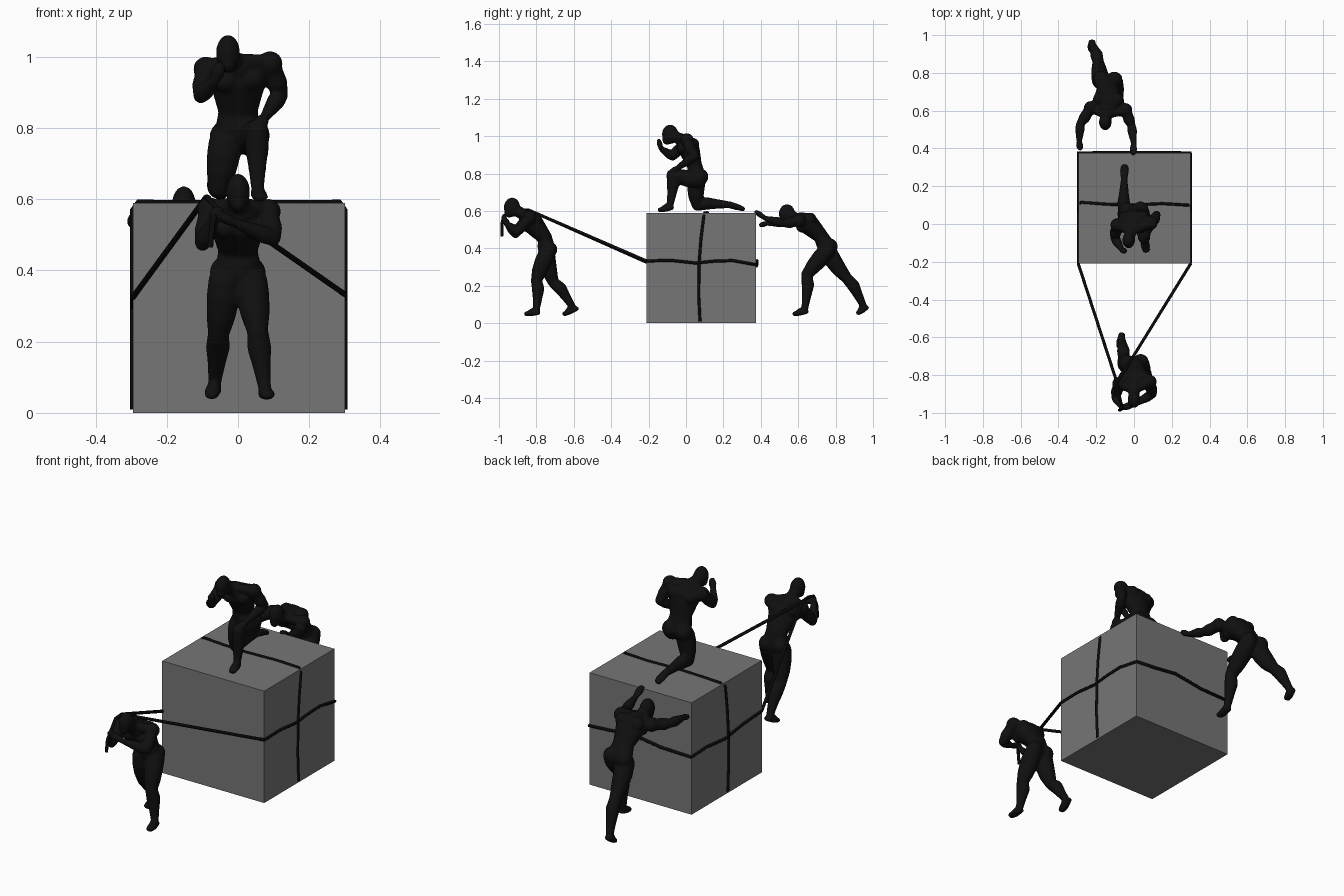
import bpy, bmesh, math
from mathutils import Vector, Matrix

cube = bpy.data.objects.get("Cube")
if cube:
    bpy.data.objects.remove(cube, do_unlink=True)


def material(name, value):
    mat = bpy.data.materials.new(name)
    mat.use_nodes = True
    colour = (value, value, value, 1)
    mat.diffuse_color = colour
    mat.node_tree.nodes["Principled BSDF"].inputs["Base Color"].default_value = colour
    return mat


STONE = material("stone grey", 0.18)
FIGURE = material("figure black", 0.005)
ROPE = material("rope black", 0.003)
X, Y, Z = Vector((1, 0, 0)), Vector((0, 1, 0)), Vector((0, 0, 1))


def add_object(name, data, mat):
    obj = bpy.data.objects.new(name, data)
    bpy.context.collection.objects.link(obj)
    data.materials.append(mat)
    return obj


def loft(bm, path, radii, lateral=None, flat=1.0, sides=14):
    """Rounded tube through a path; flat scales the depth against the width."""
    path = [Vector(p) for p in path]
    whole = (path[-1] - path[0]).normalized()
    if lateral is None:
        lateral = X if abs(whole.x) < 0.8 else Y
    start = (path[0] - path[1]).normalized()
    end = (path[-1] - path[-2]).normalized()
    first, last = radii[0], radii[-1]
    domes = ((0.45, 0.87), (0.8, 0.5))
    centres = [path[0] + start * first * flat * d for d, s in reversed(domes)]
    widths = [first * s for d, s in reversed(domes)]
    centres += path + [path[-1] + end * last * flat * d for d, s in domes]
    widths += list(radii) + [last * s for d, s in domes]
    rings = []
    for i, (c, r) in enumerate(zip(centres, widths)):
        tangent = (centres[min(i + 1, len(centres) - 1)] - centres[max(i - 1, 0)]).normalized()
        v = tangent.cross(lateral).normalized()
        u = v.cross(tangent)
        angles = [2 * math.pi * k / sides for k in range(sides)]
        rings.append([bm.verts.new(c + u * math.cos(a) * r + v * math.sin(a) * r * flat)
                      for a in angles])
    for a, b in zip(rings, rings[1:]):
        for k in range(sides):
            n = (k + 1) % sides
            bm.faces.new((a[k], a[n], b[n], b[k]))
    bm.faces.new(rings[0][::-1])
    bm.faces.new(rings[-1])


def ball(bm, centre, size):
    scale = Matrix.Diagonal((*size, 1)) if isinstance(size, tuple) else Matrix.Scale(size, 4)
    bmesh.ops.create_uvsphere(bm, u_segments=16, v_segments=10, radius=1,
                              matrix=Matrix.Translation(centre) @ scale)


def limb(bm, a, b, profile, bulge=Vector()):
    """Muscled segment: profile rows are position, radius and muscle offset."""
    loft(bm, [a.lerp(b, t) + bulge * o for t, r, o in profile], [r for t, r, o in profile])


UPPER_ARM = ((0, .03, 0), (.35, .029, .003), (.6, .031, .005), (1, .021, 0))
FOREARM = ((0, .022, 0), (.3, .026, 0), (.65, .02, 0), (1, .014, 0))
THIGH = ((0, .047, 0), (.3, .047, .006), (.65, .041, .006), (1, .03, 0))
SHIN = ((0, .03, 0), (.3, .034, .01), (.6, .026, .006), (1, .018, 0))


def build_figure(name, spine, arms, legs):
    bm = bmesh.new()
    pelvis, waist, chest, neck, head = [Vector(p) for p in spine]
    arms = [[Vector(p) for p in arm] for arm in arms]
    legs = [[Vector(p) for p in leg] for leg in legs]
    lateral = (arms[1][0] - arms[0][0]).normalized()
    front = lateral.cross(chest - waist).normalized()
    if front.y > 0:
        front = -front

    # Torso, neck and head
    loft(bm, [pelvis, pelvis.lerp(waist, .5), waist, waist.lerp(chest, .6), chest,
              chest.lerp(neck, .55)],
         [.062, .063, .056, .073, .084, .06], lateral, flat=.72)
    loft(bm, [chest.lerp(neck, .5), neck, head], [.04, .032, .028], lateral)
    ball(bm, head, (.034, .044, .052))
    ball(bm, head - Z * .03 - Y * .016, (.023, .026, .026))

    for (shoulder, elbow, wrist, hand), (knee, ankle, toe), side in zip(arms, legs, (-1, 1)):
        # Shoulder, chest and back muscles
        ball(bm, shoulder, .036)
        loft(bm, [neck.lerp(head, .2), shoulder], [.02, .027])
        ball(bm, chest + lateral * side * .037 + front * .033, (.036, .032, .032))
        ball(bm, chest + lateral * side * .045 - front * .022, (.036, .036, .036))
        # Arm and hand
        limb(bm, shoulder, elbow, UPPER_ARM, front)
        limb(bm, elbow, wrist, FOREARM)
        loft(bm, [wrist, wrist.lerp(hand, .6), hand], [.015, .021, .016], flat=.75)
        # Leg, buttock and calf
        hip = pelvis + lateral * side * .036 - Z * .012
        ball(bm, hip - front * .016 + Z * .012, .043)
        limb(bm, hip, knee, THIGH, front)
        shin = (ankle - knee).normalized()
        forward = (toe - ankle).normalized()
        calf = -(forward - shin * forward.dot(shin)).normalized()
        limb(bm, knee, ankle, SHIN, calf)
        # Foot
        heel = ankle + shin * .018 - forward * .012
        loft(bm, [heel, heel.lerp(toe, .6), toe], [.019, .024, .02], X, flat=.65)
        loft(bm, [ankle, ankle.lerp(toe, .55)], [.019, .017])

    bmesh.ops.recalc_face_normals(bm, faces=bm.faces)
    mesh = bpy.data.meshes.new(name)
    bm.to_mesh(mesh)
    bm.free()
    obj = add_object(name, mesh, FIGURE)
    # Fuse the muscles into one skin
    remesh = obj.modifiers.new("fuse", 'REMESH')
    remesh.mode = 'VOXEL'
    remesh.voxel_size = .006
    remesh.use_smooth_shade = True
    smooth = obj.modifiers.new("soften", 'SMOOTH')
    smooth.factor = .5
    smooth.iterations = 4


# Each figure: spine from pelvis to head, then right and left arms and legs
build_figure(
    "pulling_figure",
    [(0, -.745, .385), (0, -.755, .455), (0, -.825, .54), (0, -.87, .58), (0, -.93, .62)],
    [[(-.08, -.845, .57), (-.1, -.91, .475), (-.07, -.965, .54), (-.055, -.975, .57)],
     [(.085, -.835, .565), (.1, -.9, .49), (0, -.955, .53), (-.055, -.97, .555)]],
    [[(-.055, -.71, .22), (-.065, -.605, .085), (-.075, -.65, .05)],
     [(.055, -.8, .23), (.075, -.8, .07), (.083, -.855, .05)]])

build_figure(
    "kneeling_figure",
    [(0, .06, .775), (0, .045, .845), (0, .012, .945), (-.015, -.03, .985),
     (-.028, -.085, 1.01)],
    [[(-.09, -.005, .965), (-.105, -.07, .89), (-.065, -.135, .935), (-.05, -.145, .975)],
     [(.09, .005, .98), (.12, .05, .895), (.075, -.045, .83), (.062, -.075, .815)]],
    [[(-.055, .06, .63), (-.052, .235, .633), (-.05, .305, .61)],
     [(.055, -.075, .795), (.055, -.085, .63), (.065, -.14, .606)]])

build_figure(
    "pushing_figure",
    [(-.14, .755, .4), (-.14, .72, .465), (-.137, .645, .54), (-.145, .585, .56),
     (-.152, .54, .585)],
    [[(-.23, .615, .55), (-.285, .53, .54), (-.29, .435, .535), (-.285, .4, .525)],
     [(-.045, .605, .55), (-.012, .52, .535), (-.002, .425, .56), (-.004, .375, .595)]],
    [[(-.19, .86, .24), (-.22, .95, .09), (-.225, .92, .055)],
     [(-.09, .645, .26), (-.075, .635, .075), (-.07, .58, .05)]])

# Stone block
LEFT, RIGHT, FRONT, BACK, TOP = -.295, .3, -.21, .375, .59
bm = bmesh.new()
bmesh.ops.create_cube(bm, size=1)
bmesh.ops.scale(bm, vec=(RIGHT - LEFT, BACK - FRONT, TOP), verts=bm.verts)
bmesh.ops.translate(bm, vec=((LEFT + RIGHT) / 2, (FRONT + BACK) / 2, TOP / 2), verts=bm.verts)
mesh = bpy.data.meshes.new("stone_block")
bm.to_mesh(mesh)
bm.free()
add_object("stone_block", mesh, STONE)


def rope(name, points, radius=.008):
    curve = bpy.data.curves.new(name, 'CURVE')
    curve.dimensions = '3D'
    curve.bevel_depth = radius
    curve.bevel_resolution = 2
    curve.use_fill_caps = True
    spline = curve.splines.new('POLY')
    spline.points.add(len(points) - 1)
    for point, co in zip(spline.points, points):
        point.co = (*co, 1)
    spline.use_smooth = True
    add_object(name, curve, ROPE)


# Ropes wrapped around the block
side_line = ((.075, .01), (.068, .15), (.07, .32), (.08, .45), (.095, .57))
rope("upright_rope",
     [(LEFT, y, z) for y, z in side_line]
     + [(LEFT + .015, .115, TOP + .002), (-.15, .105, TOP), (-.02, .1, TOP), (.15, .108, TOP),
        (RIGHT - .015, .1, TOP + .002)]
     + [(RIGHT, y, z) for y, z in reversed(side_line)])
rope("level_rope",
     [(LEFT, FRONT, .325), (LEFT, -.05, .315), (LEFT, .1, .295), (LEFT, .25, .31),
      (LEFT, BACK + .003, .305), (-.12, BACK + .004, .31), (.05, BACK + .004, .335),
      (.18, BACK + .004, .32), (RIGHT, BACK + .003, .312), (RIGHT, .25, .335),
      (RIGHT, .15, .332), (RIGHT, .05, .322), (RIGHT, -.08, .336), (RIGHT, FRONT, .333)])

# Ropes running over the shoulder to the hands
shoulder_top = (-.09, -.84, .605)
rope("left_pull_rope", [(RIGHT, FRONT, .333), shoulder_top])
rope("right_pull_rope", [(LEFT, FRONT, .325), shoulder_top])
rope("rope_end", [shoulder_top, (-.085, -.9, .605), (-.06, -.975, .575),
                  (-.072, -.985, .53), (-.078, -.985, .465)])
